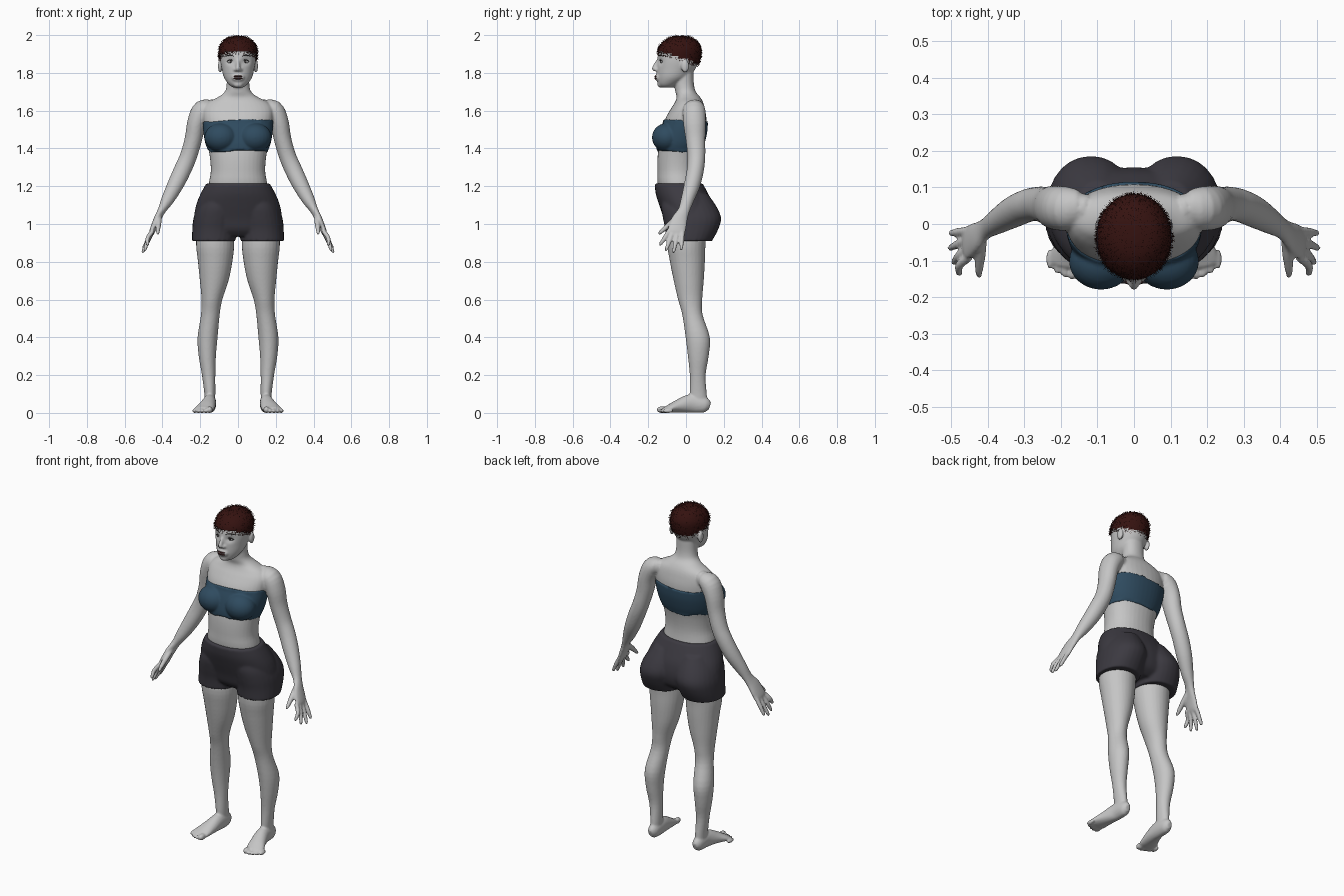
import bpy, bmesh, math, random
from mathutils import Vector, Matrix

random.seed(4)
if "Cube" in bpy.data.objects:
    bpy.data.objects.remove(bpy.data.objects["Cube"])


def material(name, *rgb):
    m = bpy.data.materials.new(name)
    m.use_nodes = True
    m.diffuse_color = (*rgb, 1)
    m.node_tree.nodes["Principled BSDF"].inputs["Base Color"].default_value = (*rgb, 1)
    return m


SKIN = material("pale grey skin", .56, .56, .56)
BLUE = material("dark blue cloth", .028, .07, .115)
GREY = material("charcoal cloth", .045, .042, .053)
HAIR = material("dark red hair", .035, .006, .005)
LIP = material("dark lips", .07, .025, .025)
LASH = material("dark lashes", .05, .045, .045)
WHITE = material("eye white", .65, .65, .65)


def spline(keys, steps):
    """Smooth run of sections through the key sections."""
    k = [Vector(s) for s in keys]
    k = [k[0]] + k + [k[-1]]
    out = []
    for a, b, c, d in zip(k, k[1:], k[2:], k[3:]):
        for i in range(steps):
            t = i / steps
            out.append(b + (c - a) * (t / 2) + (a * 2 - b * 5 + c * 4 - d) * (t * t / 2)
                       + (b * 3 - a - c * 3 + d) * (t ** 3 / 2))
    return out + [k[-1]]


def loft(bm, keys, side=1, flat=False, n=28, steps=4, power=1.0):
    """Tube through sections (x, y, z, half width, half depth)."""
    secs = spline(keys, steps)
    rings = []
    for i, s in enumerate(secs):
        p = Vector(s[:3])
        a, b = secs[max(i - 1, 0)], secs[min(i + 1, len(secs) - 1)]
        d = Vector((0, 0, 1)) if flat else (Vector(b[:3]) - Vector(a[:3])).normalized()
        u = (Vector((1, 0, 0)) - d * d.x).normalized()
        v = d.cross(u)
        ring = []
        for j in range(n):
            c, q = math.cos(math.tau * j / n), math.sin(math.tau * j / n)
            c = math.copysign(abs(c) ** power, c)
            q = math.copysign(abs(q) ** power, q)
            w = p + u * c * max(s[3], .001) + v * q * max(s[4], .001)
            ring.append(bm.verts.new((w.x * side, w.y, w.z)))
        rings.append(ring)
    for r, t in zip(rings, rings[1:]):
        for j in range(n):
            bm.faces.new((r[j], r[(j + 1) % n], t[(j + 1) % n], t[j]))
    bm.faces.new(rings[0])
    bm.faces.new(rings[-1])


def stack(bm, rows, side=1, grow=0, **kw):
    """Level rings given as (z, x from, x to, y from, y to)."""
    loft(bm, [((a + b) / 2, (c + d) / 2, z, (b - a) / 2 + grow, (d - c) / 2 + grow)
              for z, a, b, c, d in rows], side, True, **kw)


def trunk(bm, rows, **kw):
    """Level rings centred on x = 0: (z, half width, front y, back y)."""
    stack(bm, [(z, -w, w, f, b) for z, w, f, b in rows], **kw)


def ball(bm, at, radii):
    m = Matrix.Translation(at) @ Matrix.Diagonal((*radii, 1))
    bmesh.ops.create_uvsphere(bm, u_segments=24, v_segments=16, radius=1, matrix=m)


def finish(bm, name, mat, voxel=0, smooth=3):
    bmesh.ops.recalc_face_normals(bm, faces=bm.faces)
    me = bpy.data.meshes.new(name)
    bm.to_mesh(me)
    bm.free()
    me.materials.append(mat)
    me.polygons.foreach_set("use_smooth", [True] * len(me.polygons))
    ob = bpy.data.objects.new(name, me)
    bpy.context.scene.collection.objects.link(ob)
    if voxel:
        r = ob.modifiers.new("Fuse", "REMESH")
        r.mode, r.voxel_size, r.use_smooth_shade = "VOXEL", voxel, True
        s = ob.modifiers.new("Soften", "SMOOTH")
        s.factor, s.iterations = .5, smooth
    return ob


SIDES = (1, -1)

# Head with sunken eye sockets
HEAD = [(1.722, .025, -.13, -.07), (1.738, .048, -.147, -.04), (1.775, .074, -.153, .015),
        (1.825, .087, -.153, .052), (1.87, .094, -.152, .07), (1.92, .094, -.142, .074),
        (1.955, .078, -.118, .058), (1.978, .05, -.085, .03), (1.988, .012, -.045, -.01)]
body = bmesh.new()
trunk(body, HEAD, n=40)
for v in body.verts:
    if v.co.y < -.08:
        v.co.y += .014 * math.exp(-((abs(v.co.x) - .04) / .02) ** 2 - ((v.co.z - 1.86) / .015) ** 2)
loft(body, [(0, -.138, 1.875, .01, .012), (0, -.155, 1.845, .01, .014),
            (0, -.168, 1.823, .013, .013), (0, -.162, 1.812, .008, .006)])
ball(body, (0, -.148, 1.776), (.034, .016, .022))
ball(body, (0, -.137, 1.74), (.025, .014, .018))
for s in SIDES:
    ball(body, (s * .012, -.156, 1.817), (.011, .011, .009))
    ball(body, (s * .095, -.005, 1.835), (.011, .021, .034))

# Neck and torso
trunk(body, [(1.08, .15, -.11, .09), (1.2, .155, -.148, .072), (1.28, .144, -.152, .066),
             (1.36, .15, -.15, .075), (1.43, .164, -.14, .092), (1.5, .176, -.125, .106),
             (1.56, .186, -.108, .108), (1.61, .185, -.08, .1), (1.645, .158, -.058, .09),
             (1.672, .105, -.05, .075), (1.7, .07, -.056, .052), (1.74, .06, -.06, .042),
             (1.8, .06, -.06, .04)], n=36, power=.92)

for s in SIDES:
    # Arm, palm, fingers and thumb
    loft(body, [(.13, .04, 1.61, .04, .05), (.185, .042, 1.602, .055, .06), (.218, .045, 1.54, .05, .06),
                (.236, .05, 1.45, .046, .052), (.262, .055, 1.36, .045, .047), (.292, .05, 1.29, .046, .045),
                (.33, .033, 1.21, .043, .043), (.372, .008, 1.13, .034, .035), (.405, -.012, 1.07, .021, .031),
                (.43, -.035, 1.02, .018, .043), (.453, -.05, .965, .015, .048),
                (.46, -.056, .945, .01, .042)], s)
    for y, tip_x, tip_y, tip_z in ((-.09, .478, -.136, .892), (-.067, .492, -.105, .865),
                                   (-.043, .502, -.065, .855), (-.018, .5, -.025, .87)):
        mid = (.478, (y + tip_y) / 2, (.96 + tip_z) / 2)
        loft(body, [(.45, y, .965, .012, .012), (*mid, .012, .012),
                    (tip_x, tip_y, tip_z, .009, .009), (tip_x, tip_y, tip_z - .006, .003, .003)], s, n=12)
    loft(body, [(.415, -.03, 1.045, .014, .016), (.42, -.08, 1.005, .015, .015),
                (.424, -.122, .968, .012, .012), (.424, -.146, .945, .007, .007)], s, n=12)
    # Leg
    stack(body, [(1.02, .03, .21, -.09, .12), (.9, .02, .222, -.1, .104), (.8, .03, .212, -.085, .1),
                 (.7, .05, .202, -.065, .094), (.6, .083, .193, -.042, .086), (.52, .097, .196, -.02, .088),
                 (.4, .108, .214, -.002, .126), (.3, .117, .208, .01, .12), (.2, .12, .191, .02, .104),
                 (.1, .12, .178, .02, .11), (.04, .122, .176, .025, .115)], s)
    # Foot and toes
    loft(body, [(.148, .126, .035, .014, .02), (.148, .1, .042, .03, .041), (.15, .03, .05, .035, .05),
                (.163, -.04, .036, .044, .035), (.178, -.09, .022, .051, .021),
                (.184, -.115, .016, .046, .014)], s)
    for i in range(5):
        r = .018 if i == 0 else .012
        ball(body, (s * (.15 + .02 * i), -.128 + .004 * i * i / 2, r - .001), (r * .9, .028, r))
finish(body, "body", SKIN, .006)

# Shorts: hips plus two short legs
shorts = bmesh.new()
trunk(shorts, [(1.215, .168, -.166, .088), (1.16, .198, -.16, .118), (1.1, .222, -.142, .145),
               (1.03, .232, -.118, .155), (.97, .215, -.1, .14), (.935, .17, -.07, .1)], n=36, power=.92)
for s in SIDES:
    stack(shorts, [(1.16, .02, .17, -.12, .115), (1.09, .0, .215, -.13, .163), (1.03, -.002, .236, -.122, .186),
                   (.97, .008, .242, -.11, .17), (.91, .014, .244, -.106, .138)], s, power=.92)
finish(shorts, "shorts", GREY, .008, 2)

# Strapless top with uneven hems
band = bmesh.new()
trunk(band, [(1.388, .158, -.157, .086), (1.43, .174, -.156, .1), (1.49, .184, -.142, .113),
             (1.545, .187, -.119, .116)], n=44, power=.92)
for v in band.verts:
    if v.co.z > 1.54 or v.co.z < 1.39:
        v.co.z += random.uniform(-.012, .012)
for s in SIDES:
    ball(band, (s * .09, -.102, 1.458), (.088, .078, .076))
finish(band, "strapless_top", BLUE, .006)

# Eyes, lashes and brows
for s, label in zip(SIDES, ("left", "right")):
    eye = bmesh.new()
    ball(eye, (s * .04, -.122, 1.859), (.017, .013, .009))
    finish(eye, label + "_eye", WHITE)
    iris = bmesh.new()
    ball(iris, (s * .04, -.1335, 1.859), (.006, .003, .006))
    finish(iris, label + "_iris", LASH)
    lash = bmesh.new()
    loft(lash, [(.022, -.132, 1.86, .002, .002), (.04, -.137, 1.869, .003, .003),
                (.06, -.125, 1.861, .002, .002)], s, n=8)
    finish(lash, label + "_lashes", LASH)
    brow = bmesh.new()
    loft(brow, [(.02, -.145, 1.888, .002, .002), (.042, -.137, 1.894, .003, .003),
                (.064, -.12, 1.889, .002, .002)], s, n=8)
    finish(brow, label + "_brow", LASH)

# Lips
lips = bmesh.new()
for z, depth in ((1.782, .0045), (1.771, .006)):
    ball(lips, (0, -.157, z), (.025, .011, depth))
finish(lips, "lips", LIP)

# Cropped hair: a cap above a sloping hairline, with short strands
hair = bmesh.new()
trunk(hair, [(z + .006, w, f, b) for z, w, f, b in HEAD], n=40, grow=.007)
bmesh.ops.recalc_face_normals(hair, faces=hair.faces)


def above_line(p):
    return p.z - (1.872 - .32 * p.y)


roots = []
for f in hair.faces:
    c = f.calc_center_median()
    for i in range(int(f.calc_area() * 40000) + 1 if len(f.verts) == 4 else 0):
        a, b = random.random(), random.random()
        v = [w.co for w in f.verts]
        p = v[0].lerp(v[1], a).lerp(v[3].lerp(v[2], a), b)
        if above_line(p) > -.028 * random.random():
            roots.append((p, f.normal.copy()))
bmesh.ops.delete(hair, geom=[f for f in hair.faces if above_line(f.calc_center_median()) < 0], context="FACES")
for p, normal in roots:
    jitter = Vector([random.uniform(-1, 1) for k in range(3)])
    across = normal.cross(jitter).normalized() * .0014
    tip = p + (normal + jitter * .8) * .006
    base = p - normal * .007
    third = base + across.cross(normal)
    a, b, c, d = [hair.verts.new(q) for q in (base - across, base + across, third, tip)]
    for tri in ((a, b, d), (b, c, d), (c, a, d)):
        hair.faces.new(tri)
finish(hair, "cropped_hair", HAIR)
